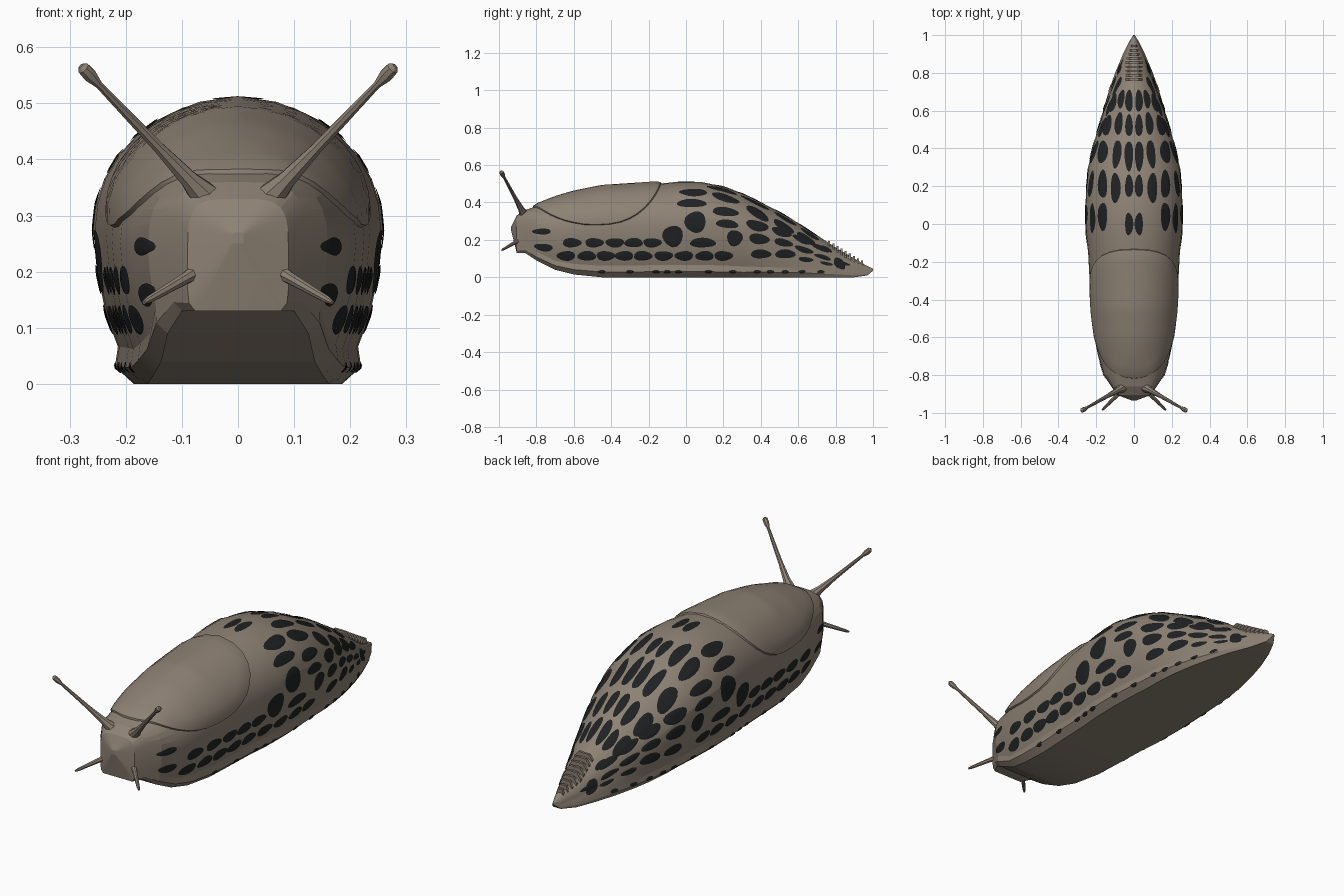
import bpy, bmesh, math
from mathutils import Vector
from mathutils.bvhtree import BVHTree

if "Cube" in bpy.data.objects:
    bpy.data.objects.remove(bpy.data.objects["Cube"])


def material(name, color):
    mat = bpy.data.materials.new(name)
    mat.use_nodes = True
    mat.diffuse_color = (*color, 1)
    mat.node_tree.nodes["Principled BSDF"].inputs["Base Color"].default_value = (*color, 1)
    return mat


skin = material("brown skin", (.27, .222, .175))
dark = material("dark spots", (.014, .015, .016))


def finish(bm, name, mat, smooth=None):
    bmesh.ops.recalc_face_normals(bm, faces=bm.faces)
    mesh = bpy.data.meshes.new(name)
    bm.to_mesh(mesh)
    bm.free()
    mesh.materials.append(mat)
    obj = bpy.data.objects.new(name, mesh)
    bpy.context.collection.objects.link(obj)
    if smooth:
        bpy.ops.object.select_all(action="DESELECT")
        obj.select_set(True)
        bpy.context.view_layer.objects.active = obj
        bpy.ops.object.shade_smooth_by_angle(angle=math.radians(smooth))


def bridge(bm, a, b):
    for i in range(len(a)):
        j = (i + 1) % len(a)
        bm.faces.new((a[i], a[j], b[j], b[i]))


# Cross-sections: flank points from the sole edge up, then an arch over the back
FLANK = {
    "head": [(.85, 0), (.97, .07), (1, .2), (1, .3), (1, .4)],
    "middle": [(.72, 0), (.85, .06), (.83, .13), (.91, .24), (.97, .38)],
    "tail": [(.93, 0), (1, .1), (.98, .18), (.94, .28), (.9, .34)],
}
ARCH = {"head": (1, .5, .5), "middle": (1, .54, 1), "tail": (.85, .42, 1.1)}
ARCH_STEPS = 8


def half_section(kind):
    width, base, power = ARCH[kind]
    points = [Vector(p) for p in FLANK[kind]]
    for i in range(ARCH_STEPS + 1):
        a = math.pi / 2 * i / ARCH_STEPS
        across = max(math.cos(a), 0) ** power
        points.append(Vector((width * across, base + (1 - base) * math.sin(a) ** power)))
    return points


SECTION = {kind: half_section(kind) for kind in FLANK}


def clamp(v):
    return max(0, min(1, v))


# Body stations: y, half width, underside, top
STATIONS = [
    (-.935, .01, .25, .27), (-.905, .09, .13, .33), (-.86, .12, .13, .36), (-.8, .16, .09, .38),
    (-.7, .19, .04, .42), (-.6, .21, .015, .45), (-.45, .225, 0, .48), (-.3, .235, 0, .49),
    (-.15, .243, 0, .5), (-.05, .255, 0, .51), (.08, .258, 0, .51), (.2, .252, 0, .485),
    (.3, .243, 0, .45), (.4, .227, 0, .4), (.5, .204, 0, .35), (.6, .174, 0, .29),
    (.7, .139, 0, .225), (.8, .1, 0, .16), (.9, .058, 0, .1), (.97, .023, .01, .06), (1, .004, .035, .045),
]

bm = bmesh.new()
rings = []
for y, width, low, high in STATIONS:
    head, tail = clamp((-.72 - y) / .16), clamp((y - .3) / .5)
    half = []
    for h, m, t in zip(SECTION["head"], SECTION["middle"], SECTION["tail"]):
        p = m.lerp(h, head).lerp(t, tail)
        half.append((p.x * width, low + p.y * (high - low)))
    loop = half + [(-x, z) for x, z in reversed(half[:-1])]
    rings.append([bm.verts.new((x, y, z)) for x, z in loop])
for a, b in zip(rings, rings[1:]):
    bridge(bm, a, b)
bm.faces.new(rings[0])
bm.faces.new(rings[-1])
bmesh.ops.recalc_face_normals(bm, faces=bm.faces)
tree = BVHTree.FromBMesh(bm)
finish(bm, "body", skin, 12)


def project(origin, direction, lift):
    hit, normal, *_ = tree.ray_cast(origin, direction)
    if hit is None:
        hit, normal, *_ = tree.find_nearest(origin + direction)
    return hit + normal * lift


def patch(bm, place, levels, sides):
    """Disc draped on the body; levels are (radius, lift) from the rim inwards."""
    loops = []
    for radius, lift in levels:
        angles = [math.tau * i / sides for i in range(sides)]
        loops.append([bm.verts.new(place(radius, a, lift)) for a in angles])
    for a, b in zip(loops, loops[1:]):
        bridge(bm, a, b)
    centre = bm.verts.new(place(0, 0, levels[-1][1]))
    last = loops[-1]
    for i in range(sides):
        bm.faces.new((last[i - 1], last[i], centre))


# Mantle: raised saddle over the front of the back
def mantle_point(radius, a, lift):
    c, s = math.cos(a), math.sin(a)
    y = -.475 + .345 * radius * math.copysign(abs(c) ** .86, c)
    around = 1.45 * radius * math.copysign(abs(s) ** .86, s)
    out = Vector((math.sin(around), 0, math.cos(around)))
    return project(Vector((0, y, .25)) + out, -out, lift)


bm = bmesh.new()
levels = [(1, -.004), (.985, .008)] + [(k / 10, .014) for k in range(9, 0, -1)]
patch(bm, mantle_point, levels, 40)
finish(bm, "mantle", skin, 20)

# Spots: rows in hundredths (height or offset, half length, half breadth, slope, y positions)
SIDE_ROWS = [
    (24.5, 5, 1.6, 0, [-77]), (16, 5, 2, -.1, [-76]),
    (18.5, 5, 2.5, 0, [-61, -49, -38, -28, -18]),
    (11.5, 5, 2.6, 0, [-64, -53, -43, -33, -23, -12, -1, 10, 20]),
    (22, 5.5, 5.7, 0, [-7]), (29.5, 5.7, 5.7, 0, [5]), (18.5, 7, 2.6, 0, [9]),
    (39.5, 8, 2.2, 0, [3]), (35, 7, 2.4, -.1, [21]), (28.5, 6, 2.3, -.1, [22]),
    (21, 4.2, 4.3, 0, [26]), (27.5, 6, 2.8, -.2, [38]), (20.5, 5.5, 2.8, -.1, [39]),
    (12.5, 5.5, 2.4, 0, [40, 53]), (24, 5.3, 2.2, -.3, [51]), (18.5, 5, 2, -.2, [52]),
    (20, 5, 1.8, -.4, [62]), (14.7, 5, 1.6, -.3, [63]), (9.5, 4, 1.3, -.1, [64]),
    (15.5, 4.5, 1.4, -.4, [72]), (10.8, 4.5, 1.2, -.3, [73]), (7.3, 3.5, .9, -.2, [75, 84]),
    (3, 2, .9, 0, [-45, -30, -16, -10, -4, 12, 25, 38, 45, 53, 62, 72]),
]
TOP_ROWS = [
    (2.6, 6, 2.2, 0, [0, 20]), (2.7, 8, 2.3, 0, [36]), (2.6, 5.8, 2, 0, [52, 65]),
    (9.7, 8, 2.6, 0, [19]), (9, 7.5, 2.3, -.1, [37]), (8, 6, 2.1, -.1, [53]), (6.7, 5, 1.7, -.15, [66]),
    (16.5, 7.5, 2.5, 0, [4, 21]), (16.5, 6, 2.7, -.1, [38]), (14, 5.5, 2.1, -.2, [52]),
    (11, 5, 1.7, -.25, [64]), (7.6, 3, .9, -.3, [75, 82]),
]

bm = bmesh.new()
for rows, from_side in ((SIDE_ROWS, True), (TOP_ROWS, False)):
    for level, length, breadth, slope, places in rows:
        for y0 in places:
            for side in (1, -1):
                def spot_point(radius, a, lift):
                    wobble = 1 + .06 * math.sin(3 * a + y0)
                    dy = length * radius * wobble * math.cos(a)
                    other = level + slope * dy + breadth * radius * wobble * math.sin(a)
                    y, other = (y0 + dy) / 100, other / 100
                    if from_side:
                        return project(Vector((side, y, other)), Vector((-side, 0, 0)), lift)
                    return project(Vector((side * other, y, 1)), Vector((0, 0, -1)), lift)
                patch(bm, spot_point, [(1, .002), (.75, .003), (.5, .003), (.25, .003)], 16)
finish(bm, "spots", dark)


# Tentacles: tapered tubes along a straight line
def tentacle(name, start, end, profile, sides=8):
    start, end = Vector(start), Vector(end)
    turn = (end - start).to_track_quat("Z", "Y")
    bm = bmesh.new()
    loops = []
    for along, radius in profile:
        centre = start.lerp(end, along)
        angles = [math.tau * i / sides for i in range(sides)]
        loops.append([bm.verts.new(centre + turn @ Vector((radius * math.cos(a), radius * math.sin(a), 0)))
                      for a in angles])
    for a, b in zip(loops, loops[1:]):
        bridge(bm, a, b)
    bm.faces.new(loops[0])
    bm.faces.new(loops[-1])
    finish(bm, name, skin, 25)


for side, label in ((1, "left"), (-1, "right")):
    tentacle(label + "_eye_stalk", (side * .05, -.86, .325), (side * .28, -.99, .567),
             [(0, .03), (.16, .017), (.4, .0105), (.86, .007), (.93, .013), (.98, .012), (1, .005)])
    tentacle(label + "_feeler", (side * .068, -.885, .203), (side * .168, -.985, .145),
             [(0, .016), (.25, .011), (.9, .007), (1, .004)])

# Tail ridges: small cross bars along the tail crest
bm = bmesh.new()
for i in range(9):
    y = .765 + .022 * i
    top = project(Vector((0, y, 1)), Vector((0, 0, -1)), 0).z
    reach = min(.046, (1 - y) * .32)
    low, front, back = top - .035, y - .005, y + .006
    outline = [(-reach, low), (-reach, top - .012), (-reach * .6, top + .012),
               (reach * .6, top + .012), (reach, top - .012), (reach, low)]
    a, b = [[bm.verts.new((x, yy, z)) for x, z in outline] for yy in (front, back)]
    bridge(bm, a, b)
    bm.faces.new(a)
    bm.faces.new(b)
finish(bm, "tail_ridges", skin)
